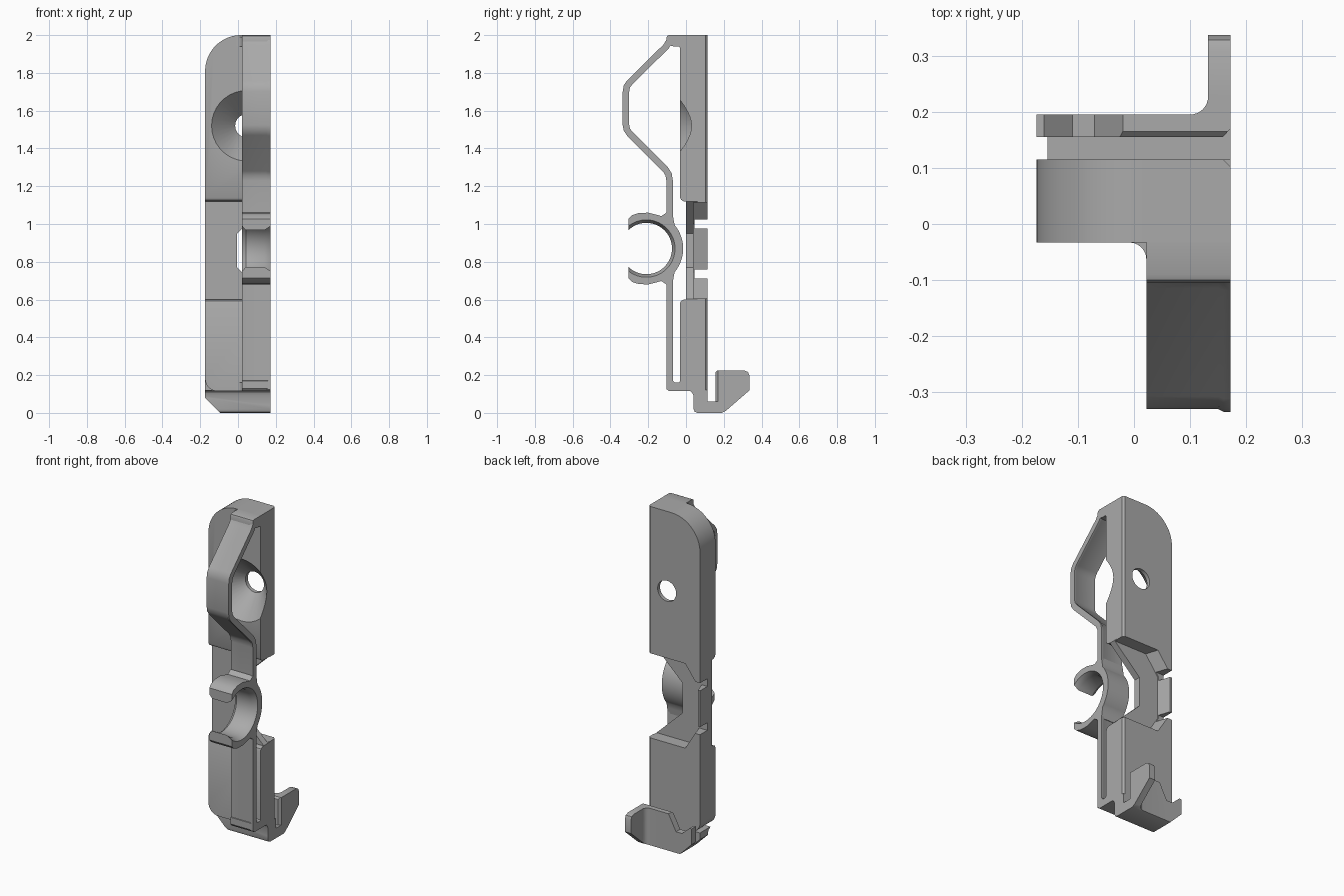
import bpy, bmesh, math
from mathutils import Vector

if "Cube" in bpy.data.objects:
    bpy.data.objects.remove(bpy.data.objects["Cube"])

grey = bpy.data.materials.new("plain grey")
grey.use_nodes = True
grey.diffuse_color = (0.4, 0.4, 0.4, 1)
grey.node_tree.nodes["Principled BSDF"].inputs["Base Color"].default_value = (0.4, 0.4, 0.4, 1)

LEFT, RIGHT = 0.172, -0.174      # side faces of the body
ARM = 0.022                      # inner side of the spring arm


def place(p, axis, d):
    """Put a 2D profile point at depth d along an axis."""
    a, b = p
    return {"x": (d, a, b), "y": (a, d, b), "z": (a, b, d)}[axis]


def loft(name, axis, sections):
    """Join matching profiles, given as (depth, points), into a closed solid."""
    bm = bmesh.new()
    rings = [[bm.verts.new(place(p, axis, d)) for p in pts] for d, pts in sections]
    n = len(rings[0])
    for low, high in zip(rings, rings[1:]):
        for i in range(n):
            j = (i + 1) % n
            bm.faces.new((low[i], low[j], high[j], high[i]))
    bm.faces.new(rings[0][::-1])
    bm.faces.new(rings[-1])
    bmesh.ops.recalc_face_normals(bm, faces=bm.faces)
    mesh = bpy.data.meshes.new(name)
    bm.to_mesh(mesh)
    bm.free()
    mesh.materials.append(grey)
    ob = bpy.data.objects.new(name, mesh)
    bpy.context.collection.objects.link(ob)
    return ob


def prism(name, axis, pts, a, b):
    return loft(name, axis, [(a, pts), (b, pts)])


def box(a0, a1, b0, b1):
    return [(a0, b0), (a1, b0), (a1, b1), (a0, b1)]


def arc(cx, cy, r, start, end, n=12):
    angles = [math.radians(start + (end - start) * i / n) for i in range(n + 1)]
    return [(cx + r * math.cos(t), cy + r * math.sin(t)) for t in angles]


def combine(ob, tool, operation="DIFFERENCE"):
    mod = ob.modifiers.new("combine", "BOOLEAN")
    mod.operation, mod.solver, mod.object = operation, "EXACT", tool
    bpy.context.view_layer.objects.active = ob
    bpy.ops.object.modifier_apply(modifier=mod.name)
    bpy.data.objects.remove(tool)


def ribbon(path, half):
    """Outline of a strip of even width along a path."""
    pts = [Vector(p) for p in path]
    sides = ([], [])
    for i, p in enumerate(pts):
        d0 = (p - pts[max(i - 1, 0)]).normalized()
        d1 = (pts[min(i + 1, len(pts) - 1)] - p).normalized()
        d = (d0 + d1).normalized()
        ref = d1 if d1.length else d0
        off = Vector((-d.y, d.x)) * half / d.dot(ref)
        sides[0].append(tuple(p + off))
        sides[1].append(tuple(p - off))
    return sides[0] + sides[1][::-1]


# Body plate with rounded right corners
outline = ([(LEFT, 0.115), (LEFT, 2.0)]
           + arc(RIGHT + 0.19, 1.81, 0.19, 90, 180, 16)
           + arc(RIGHT + 0.065, 0.18, 0.065, 180, 270, 8))
plate = prism("body_plate", "y", outline, -0.033, 0.115)

# Shallow step across the front of the plate
step = [(-0.1, 0.57), (-0.033, 0.578), (-0.026, 0.592), (-0.012, 0.6), (0, 0.6),
        (0, 1.12), (-0.012, 1.12), (-0.026, 1.128), (-0.033, 1.142), (-0.1, 1.15)]
combine(plate, prism("step_cutter", "x", step, -0.3, 0.3))

# Side window and wider recess behind it
window = [(0.2, 1.145), (-0.005, 0.95), (-0.005, 0.77), (0.2, 0.575)]
combine(plate, prism("window_cutter", "y", window, -0.02, 0.06))
recess = [(0.2, 1.115), (-0.05, 1.115), (-0.135, 1.0),
          (-0.135, 0.74), (-0.05, 0.605), (0.2, 0.605)]
flared = [(x - 0.025 * (x < 0), z) for x, z in recess]
combine(plate, loft("recess_cutter", "y", [(0.04, recess), (0.115, flared), (0.2, flared)]))

# Two cross notches in the back rail
for z in (1.0, 0.735):
    combine(plate, prism("notch_cutter", "x", box(0.045, 0.2, z - 0.023, z + 0.023), -0.3, 0.3))

# Countersunk screw hole
sink = [(y, arc(0.047, 1.52, r, 0, 350, 35))
        for y, r in ((-0.053, 0.207), (0.092, 0.062), (0.2, 0.062))]
combine(plate, loft("hole_cutter", "y", sink))

# Chamfered left back edge
edge = [(LEFT - 0.014, 0.116), (LEFT + 0.01, 0.092), (LEFT + 0.01, 0.116)]
combine(plate, prism("edge_cutter", "z", edge, 0.1, 2.1))

# Foot with a slot, a rear lip and a projecting ear
side = [(0.015, 0.12), (0.032, 0.108), (0.04, 0.09), (0.04, 0.02), (0.046, 0.006), (0.06, 0),
        (0.19, 0), (0.21, 0.01), (0.337, 0.12), (0.337, 0.195), (0.328, 0.217), (0.307, 0.225),
        (0.165, 0.225), (0.155, 0.215), (0.155, 0.06), (0.115, 0.06), (0.115, 0.12)]
foot = prism("hook_foot", "x", side, RIGHT, LEFT)
plan = ([(RIGHT, -0.1), (LEFT, -0.1), (LEFT, 0.4), (0.132, 0.4)]
        + arc(0.1, 0.227, 0.032, 0, -90, 8) + [(RIGHT, 0.195)])
combine(foot, prism("plan_tool", "z", plan, -0.1, 0.4), "INTERSECT")
corner = [(-0.2, 0.106), (-0.2, -0.1), (0.006, -0.1)]
combine(foot, prism("corner_cutter", "y", corner, -0.1, 0.4))
dip = [(-0.2, 0.3), (-0.2, 0.175), (-0.16, 0.175), (-0.11, 0.13),
       (-0.07, 0.13), (-0.02, 0.225), (-0.02, 0.3)]
combine(foot, prism("dip_cutter", "y", dip, 0.14, 0.25))
groove = [(LEFT - 0.014, 0.155), (LEFT + 0.01, 0.18), (LEFT + 0.01, 0.14), (LEFT - 0.014, 0.14)]
combine(foot, prism("groove_cutter", "z", groove, 0.06, 0.3))

# Spring arm: straight lower strip and angled upper loop, flared on the left face
lower = [(-0.087, 0.125), (-0.087, 0.72)]
upper = [(-0.087, 0.99), (-0.087, 1.23), (-0.092, 1.262), (-0.108, 1.288), (-0.298, 1.478),
         (-0.313, 1.5), (-0.318, 1.525), (-0.318, 1.7), (-0.313, 1.728), (-0.298, 1.75),
         (-0.105, 1.94), (-0.09, 1.965)]
for name, path in (("lower_arm", lower), ("upper_arm", upper)):
    thin, thick = ribbon(path, 0.012), ribbon(path, 0.017)
    loft(name, "x", [(ARM, thin), (0.15, thin), (0.16, thick), (LEFT, thick)])

# Bridges joining the arm to the plate
top = [(-0.104, 1.95), (-0.104, 1.985), (-0.1, 1.996), (-0.09, 2.0), (-0.025, 2.0),
       (-0.025, 1.93), (-0.04, 1.94), (-0.065, 1.94)]
bottom = [(-0.104, 0.17), (-0.104, 0.13), (-0.09, 0.115), (-0.025, 0.115),
          (-0.025, 0.175), (-0.04, 0.16), (-0.06, 0.16), (-0.072, 0.175)]
prism("top_bridge", "x", top, ARM, LEFT)
prism("bottom_bridge", "x", bottom, ARM, LEFT)

# Fillet strip where the arm side meets the plate
for z0, z1 in ((0.115, 0.16), (1.94, 1.99)):
    strip = [(ARM, -0.03)] + arc(-0.008, -0.063, 0.03, 90, 0, 6) + [(ARM, -0.063)]
    prism("bridge_fillet", "z", strip, z0, z1)


# Open ring clip, with its bore chamfered on both sides
def clip_profile(r):
    cy, cz, tip = -0.21, 0.87, -0.305
    a = math.degrees(math.acos((tip - cy) / r))
    upper_lip = [(-0.285, 1.047), (-0.25, 1.058), (-0.2, 1.06), (-0.13, 1.042),
                 (-0.104, 1.06), (-0.072, 1.06), (-0.066, 1.025)]
    mirrored = [(y, 2 * cz - z) for y, z in reversed(upper_lip)]
    return (arc(cy, cz, r, -a, a, 36) + [(tip, 1.027)] + upper_lip
            + arc(cy, cz, 0.195, 40, -40, 16) + mirrored + [(tip, 2 * cz - 1.027)])


loft("ring_clip", "x", [(x, clip_profile(r)) for x, r in
                        ((ARM, 0.152), (0.042, 0.136), (0.14, 0.136), (LEFT, 0.152))])

# Smooth shading with sharp edges kept
bpy.ops.object.select_all(action="DESELECT")
for ob in bpy.context.collection.objects:
    if ob.type == "MESH" and grey.name in ob.data.materials:
        ob.select_set(True)
        bpy.context.view_layer.objects.active = ob
bpy.ops.object.shade_smooth_by_angle(angle=math.radians(30))
